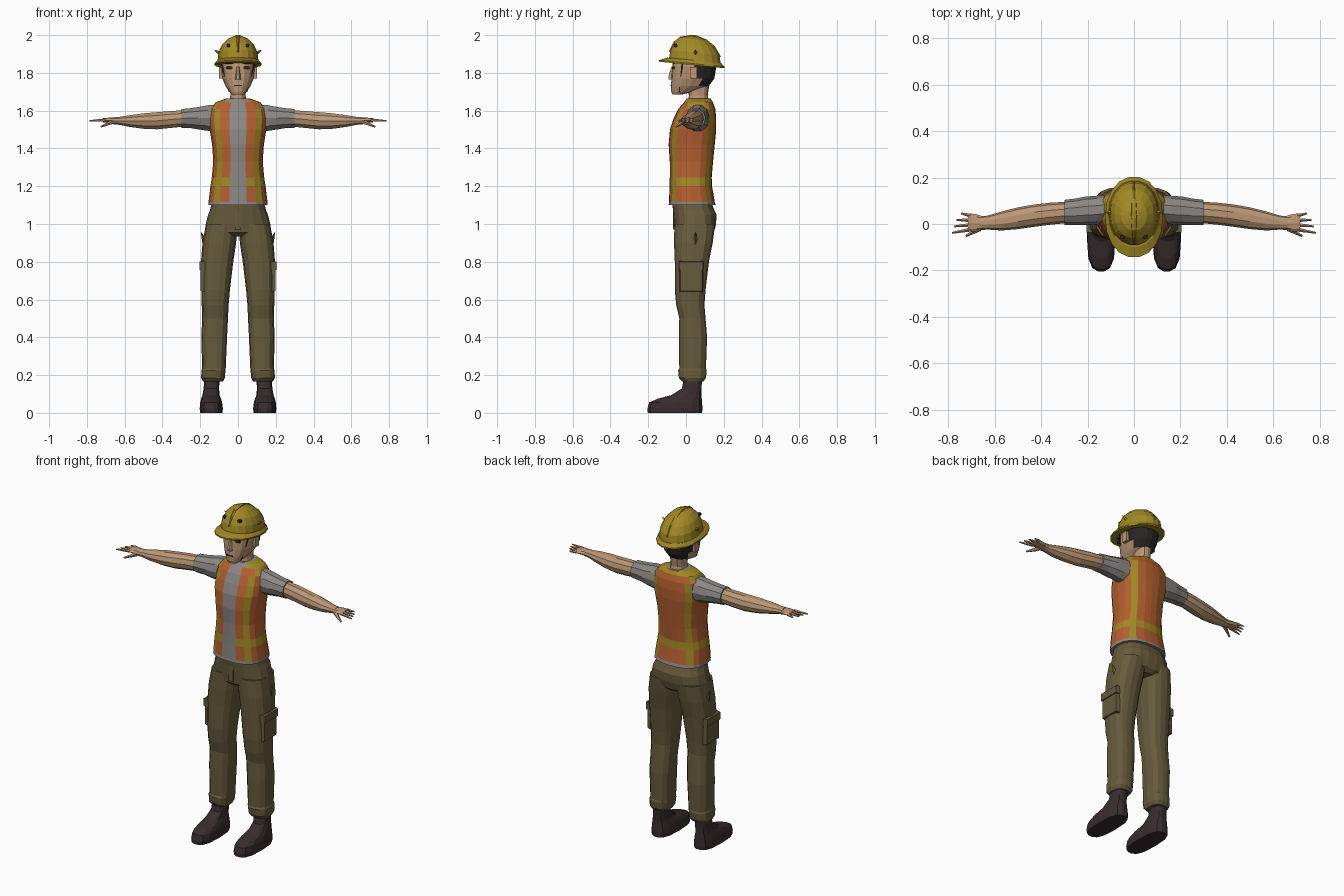
import bpy, bmesh, math
from mathutils import Vector


def material(name, rgb):
    m = bpy.data.materials.new(name)
    m.diffuse_color = (*rgb, 1)
    return m


ORANGE = material("vest orange", (0.46, 0.115, 0.030))
YELLOW = material("safety yellow", (0.36, 0.25, 0.018))
GREY = material("shirt grey", (0.26, 0.245, 0.23))
KHAKI = material("trouser khaki", (0.135, 0.104, 0.045))
SKIN = material("skin", (0.50, 0.31, 0.18))
BOOT = material("boot brown", (0.040, 0.026, 0.028))
DARK = material("hair black", (0.022, 0.018, 0.018))


def ring(fractions, p):
    """Closed unit superellipse sampled at the given side-to-side fractions."""
    h = [(1 - abs(f) ** p) ** (1 / p) for f in fractions]
    front = [(f, -y) for f, y in zip(fractions, h)]
    back = [(f, y) for f, y in zip(fractions, h)][-2:0:-1]
    return front + back


def round_ring(n, p=2.0):
    return ring([-math.cos(math.pi * i / (n // 2)) for i in range(n // 2 + 1)], p)


def loft(name, sections, mats, shape=None, axis="z", rule=None, mirror=1, warp=None):
    """Skin sections (t, a0, a1, b0, b1): station on the axis, then two ranges."""
    shape = shape or round_ring(12, 2.4)
    bm = bmesh.new()
    rows = []
    for t, a0, a1, b0, b1 in sections:
        row = []
        for u, v in shape:
            a = (a0 + a1) / 2 + u * (a1 - a0) / 2
            b = (b0 + b1) / 2 + v * (b1 - b0) / 2
            co = Vector((a, b, t) if axis == "z" else (t, a, b))
            if warp:
                co = warp(co)
            co.x *= mirror
            row.append(bm.verts.new(co))
        rows.append(row)
    n = len(shape)
    for lo, hi in zip(rows, rows[1:]):
        for i in range(n):
            bm.faces.new((lo[i], lo[(i + 1) % n], hi[(i + 1) % n], hi[i]))
    bm.faces.new(rows[0])
    bm.faces.new(rows[-1])
    bmesh.ops.recalc_face_normals(bm, faces=bm.faces)
    if rule:
        for f in bm.faces:
            f.material_index = rule(f.calc_center_median(), f.normal)
    return finish(name, bm, mats)


def finish(name, bm, mats):
    me = bpy.data.meshes.new(name)
    bm.to_mesh(me)
    bm.free()
    for m in mats:
        me.materials.append(m)
    ob = bpy.data.objects.new(name, me)
    bpy.context.collection.objects.link(ob)
    return ob


def box(name, centre, size, mat):
    bm = bmesh.new()
    bmesh.ops.create_cube(bm, size=1)
    for v in bm.verts:
        v.co = Vector(centre) + Vector(c * s for c, s in zip(v.co, size))
    return finish(name, bm, [mat])


def rod(name, start, end, r0, r1, mat, n=5):
    """Tapered rod between two points."""
    a, b = Vector(start), Vector(end)
    bm = bmesh.new()
    bmesh.ops.create_cone(bm, cap_ends=True, segments=n, radius1=r0, radius2=r1,
                          depth=(b - a).length)
    turn = (b - a).to_track_quat("Z", "Y")
    for v in bm.verts:
        v.co = turn @ v.co + (a + b) / 2
    return finish(name, bm, [mat])


# Vest over a shirt: columns follow the stripe edges
half = [0.3, 0.62, 0.83, 0.95, 1]
columns = [-f for f in half[::-1]] + [0] + half


def vest_rule(c, normal):
    width = 0.135 + max(0, c.z - 1.4) * 0.1
    f = abs(c.x) / width
    if c.z < 1.117 or c.z > 1.655:
        return 2
    if c.y < 0.03 and f < 0.3:
        return 2
    if 1.2 < c.z < 1.245 or 0.62 < f < 0.86 or c.z > 1.645:
        return 1
    return 0


loft("vest", [
    (1.10, -.156, .156, -.092, .157), (1.117, -.156, .156, -.09, .152),
    (1.20, -.146, .146, -.087, .138), (1.245, -.139, .139, -.086, .136),
    (1.33, -.131, .131, -.086, .143), (1.42, -.137, .137, -.092, .152),
    (1.50, -.150, .150, -.085, .160), (1.56, -.153, .153, -.065, .160),
    (1.61, -.145, .145, -.040, .155), (1.645, -.118, .118, -.01, .142),
    (1.665, -.06, .06, .005, .13)],
    [ORANGE, YELLOW, GREY], ring(columns, 2.5), rule=vest_rule)

# Neck and head with hair at the back
loft("neck", [(1.63, -.05, .05, .01, .125), (1.68, -.04, .04, .015, .115),
              (1.75, -.045, .045, .01, .125)], [SKIN])
loft("head", [
    (1.685, -.03, .03, -.072, -.025), (1.70, -.045, .045, -.078, .04),
    (1.73, -.066, .066, -.08, .12), (1.77, -.083, .083, -.077, .15),
    (1.83, -.092, .092, -.073, .16), (1.88, -.09, .09, -.065, .155)],
    [SKIN, DARK], round_ring(16, 2.3),
    rule=lambda c, n: int(c.y > 0.055 and c.z > 1.74))
loft("nose", [(1.765, -.016, .016, -.095, -.06), (1.78, -.014, .014, -.096, -.06),
              (1.835, -.007, .007, -.078, -.06)], [SKIN], round_ring(6))
box("mouth", (0, -.0795, 1.733), (.04, .006, .005), DARK)

# Hard hat: dome, tilted brim, ridge, vents and clips
def tilt(co):
    return Vector((co.x, co.y, co.z - 0.1 * (co.y - 0.03)))


hat_shape = round_ring(18, 2.1)
loft("hat_dome", [
    (1.85, -.110, .110, -.095, .188), (1.91, -.103, .103, -.083, .178),
    (1.95, -.085, .085, -.062, .150), (1.98, -.055, .055, -.03, .108),
    (1.995, -.022, .022, .01, .065)], [YELLOW], hat_shape, warp=tilt)
loft("hat_brim", [(1.842, -.125, .125, -.145, .205), (1.85, -.125, .125, -.145, .205),
                  (1.868, -.110, .110, -.1, .188)], [YELLOW], hat_shape, warp=tilt)
loft("hat_ridge", [(1.90, -.016, .016, -.092, .186), (1.955, -.015, .015, -.066, .152),
                   (1.985, -.014, .014, -.032, .108), (2.0, -.012, .012, .02, .05)],
     [YELLOW], round_ring(8, 3), warp=lambda c: tilt(c) if c.z < 1.99 else c)

for s, side in ((1, "right"), (-1, "left")):
    box(f"eye_{side}", (s * .045, -.068, 1.828), (.032, .012, .014), DARK)
    box(f"eyebrow_{side}", (s * .045, -.066, 1.851), (.042, .012, .009), DARK)
    box(f"ear_{side}", (s * .092, .04, 1.80), (.018, .035, .06), SKIN)
    box(f"hat_vent_{side}", (s * .05, -.055, 1.945), (.016, .016, .014), DARK)
    rod(f"hat_clip_{side}", (s * .09, .05, 1.90), (s * .126, .05, 1.922), .014, .001, YELLOW, 4)
    rod(f"chin_strap_{side}", (s * .088, -.02, 1.85), (s * .046, -.035, 1.70), .004, .004, DARK, 4)

    # Sleeve, arm and hand
    arm = round_ring(10)
    loft(f"sleeve_{side}", [
        (.115, .005, .125, 1.485, 1.635), (.16, -.002, .122, 1.49, 1.632),
        (.21, -.004, .118, 1.498, 1.622), (.25, -.004, .110, 1.505, 1.616),
        (.30, -.004, .104, 1.507, 1.611)], [GREY], arm, "x", mirror=s)
    loft(f"arm_{side}", [
        (.29, .004, .096, 1.513, 1.604), (.36, -.003, .092, 1.506, 1.60),
        (.43, -.012, .084, 1.499, 1.594), (.50, -.022, .072, 1.502, 1.588),
        (.57, -.028, .054, 1.512, 1.578), (.63, -.024, .036, 1.524, 1.568),
        (.66, -.026, .034, 1.527, 1.566)], [SKIN], arm, "x", mirror=s)
    loft(f"palm_{side}", [
        (.65, -.024, .032, 1.530, 1.564), (.68, -.032, .042, 1.535, 1.563),
        (.715, -.032, .046, 1.538, 1.561)], [SKIN], round_ring(8), "x", mirror=s)
    for i in range(4):
        y = -.024 + i * .02
        tip = (.785, .775, .765, .745)[i]
        rod(f"finger_{i + 1}_{side}", (s * .705, y, 1.55),
            (s * tip, y + (i - 1.8) * .008, 1.546), .009, .004, SKIN)
    rod(f"thumb_{side}", (s * .665, -.02, 1.54), (s * .725, -.052, 1.515), .012, .005, SKIN)

    # Trouser leg with knee bulge and gathered cuff
    loft(f"trouser_leg_{side}", [
        (.165, .08, .185, -.02, .092), (.185, .07, .195, -.038, .106),
        (.225, .066, .194, -.042, .110), (.235, .065, .190, -.036, .106),
        (.40, .058, .194, -.038, .112), (.50, .053, .190, -.036, .104),
        (.57, .050, .192, -.052, .098), (.65, .043, .194, -.060, .104),
        (.80, .025, .196, -.060, .122), (.90, .010, .188, -.064, .142),
        (1.0, .002, .170, -.062, .155)], [KHAKI], round_ring(14, 2.7), mirror=s)
    # Cargo pocket and its flap, hip pocket edge
    slab = [(a, b) for a, b in ((-1, -1), (1, -1), (1, 1), (-1, 1))]
    loft(f"cargo_pocket_{side}", [(.175, -.035, .09, .64, .80), (.199, -.03, .085, .645, .795)],
         [KHAKI], slab, "x", mirror=s)
    loft(f"pocket_flap_{side}", [(.175, -.038, .093, .755, .805), (.205, -.036, .09, .757, .80)],
         [KHAKI], slab, "x", mirror=s)
    rod(f"hip_pocket_{side}", (s * .17, .05, .89), (s * .195, .05, .955), .018, .002, KHAKI, 4)

    # Boot with long toe and ankle shaft
    loft(f"boot_{side}", [
        (0, .083, .2, -.203, .086), (.022, .08, .203, -.205, .088),
        (.055, .084, .2, -.196, .086), (.075, .09, .195, -.15, .084),
        (.095, .098, .188, -.075, .082), (.13, .1, .182, -.022, .082),
        (.18, .098, .178, -.012, .086)], [BOOT], round_ring(14, 2.8), mirror=s)

# Trouser seat with waistband and fly
loft("trouser_seat", [
    (.935, -.06, .06, -.035, .125), (.955, -.17, .17, -.06, .148),
    (1.0, -.171, .171, -.064, .160), (1.05, -.158, .158, -.068, .162),
    (1.075, -.148, .148, -.07, .15), (1.105, -.14, .14, -.072, .138)],
    [KHAKI], round_ring(18, 2.5))
box("trouser_fly", (0, -.066, 1.02), (.03, .008, .10), KHAKI)
